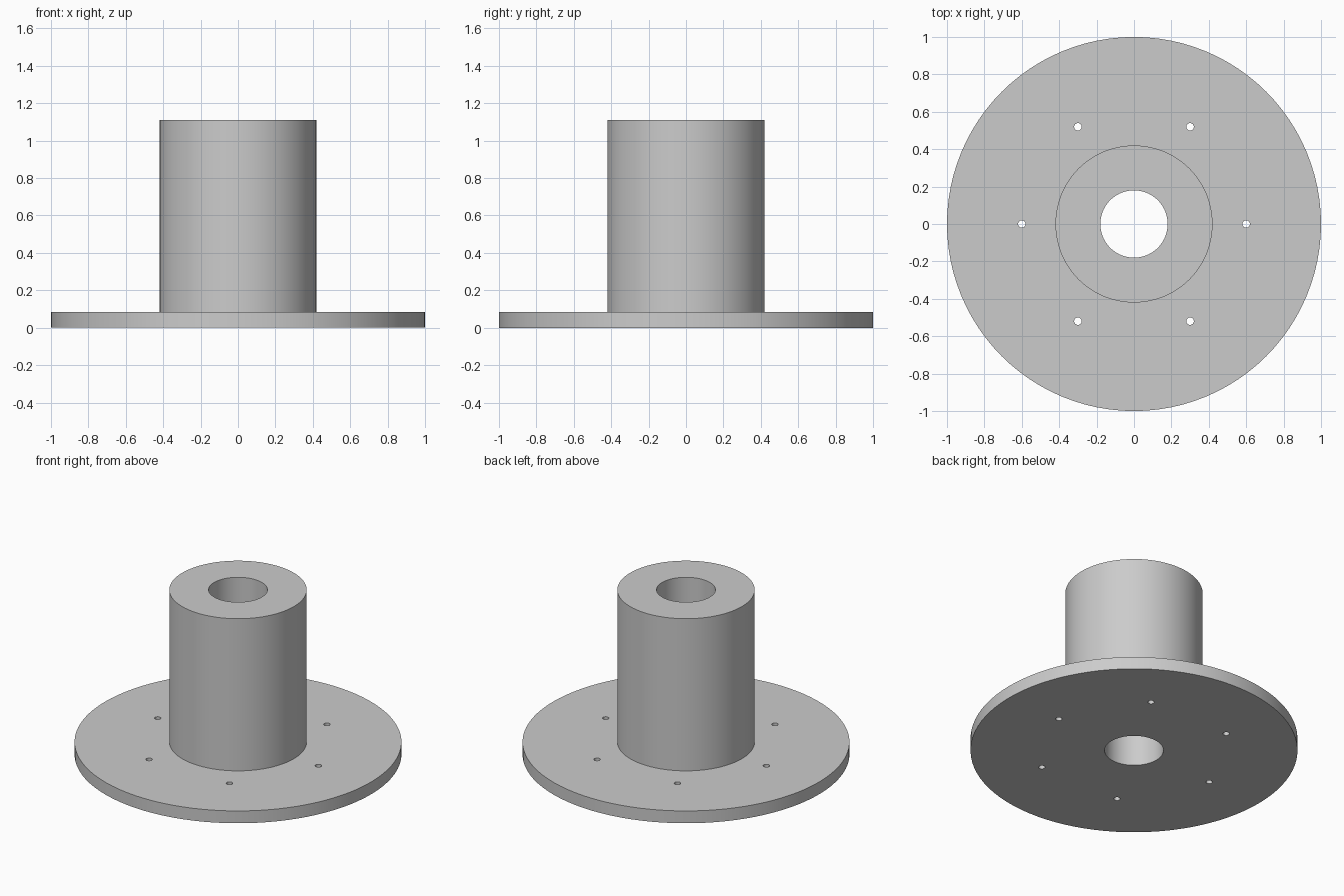
import bpy, bmesh
from math import cos, sin, tau, radians

BORE, HUB, RIM = 0.18, 0.42, 1.0
FLANGE_TOP, HUB_TOP = 0.083, 1.11
SEGMENTS = 96
BOLT_CIRCLE, BOLT_RADIUS, BOLT_COUNT = 0.6, 0.02, 6

cube = bpy.data.objects.get("Cube")
if cube:
    bpy.data.objects.remove(cube, do_unlink=True)


def make_material(name, colour):
    mat = bpy.data.materials.new(name)
    mat.use_nodes = True
    mat.diffuse_color = colour
    mat.node_tree.nodes["Principled BSDF"].inputs["Base Color"].default_value = colour
    return mat


def make_object(name, bm, mat):
    bmesh.ops.recalc_face_normals(bm, faces=bm.faces[:])
    mesh = bpy.data.meshes.new(name)
    bm.to_mesh(mesh)
    bm.free()
    mesh.materials.append(mat)
    obj = bpy.data.objects.new(name, mesh)
    bpy.context.collection.objects.link(obj)
    return obj


def lathe(bm, profile, segments, centre=(0, 0)):
    """Spin a closed radius/height loop around a vertical axis."""
    rings = []
    for i in range(segments):
        a = tau * i / segments
        rings.append([bm.verts.new((centre[0] + r * cos(a), centre[1] + r * sin(a), z))
                      for r, z in profile])
    n = len(profile)
    for i, ring in enumerate(rings):
        following = rings[(i + 1) % segments]
        for j in range(n):
            k = (j + 1) % n
            bm.faces.new((ring[j], following[j], following[k], ring[k]))


grey = make_material("plain grey", (0.6, 0.6, 0.6, 1))

# Flange plate and hub with a through bore, one solid
bm = bmesh.new()
lathe(bm, [(BORE, 0), (RIM, 0), (RIM, FLANGE_TOP), (HUB, FLANGE_TOP),
           (HUB, HUB_TOP), (BORE, HUB_TOP)], SEGMENTS)
body = make_object("flanged_hub", bm, grey)

# Bolt hole cutters
bm = bmesh.new()
for i in range(BOLT_COUNT):
    a = tau * i / BOLT_COUNT
    made = bmesh.ops.create_cone(bm, cap_ends=True, segments=24, radius1=BOLT_RADIUS,
                                 radius2=BOLT_RADIUS, depth=0.4)
    bmesh.ops.translate(bm, verts=made["verts"],
                        vec=(BOLT_CIRCLE * cos(a), BOLT_CIRCLE * sin(a), 0))
cutter = make_object("bolt_hole_cutter", bm, grey)
cutter.hide_render = True

# Drill the bolt holes
drill = body.modifiers.new("bolt holes", 'BOOLEAN')
drill.operation = 'DIFFERENCE'
drill.solver = 'EXACT'
drill.object = cutter
bpy.ops.object.select_all(action='DESELECT')
body.select_set(True)
bpy.context.view_layer.objects.active = body
bpy.ops.object.modifier_apply(modifier=drill.name)
bpy.data.objects.remove(cutter, do_unlink=True)

# Smooth the round walls, keep the rims sharp
bpy.ops.object.shade_smooth_by_angle(angle=radians(30))
